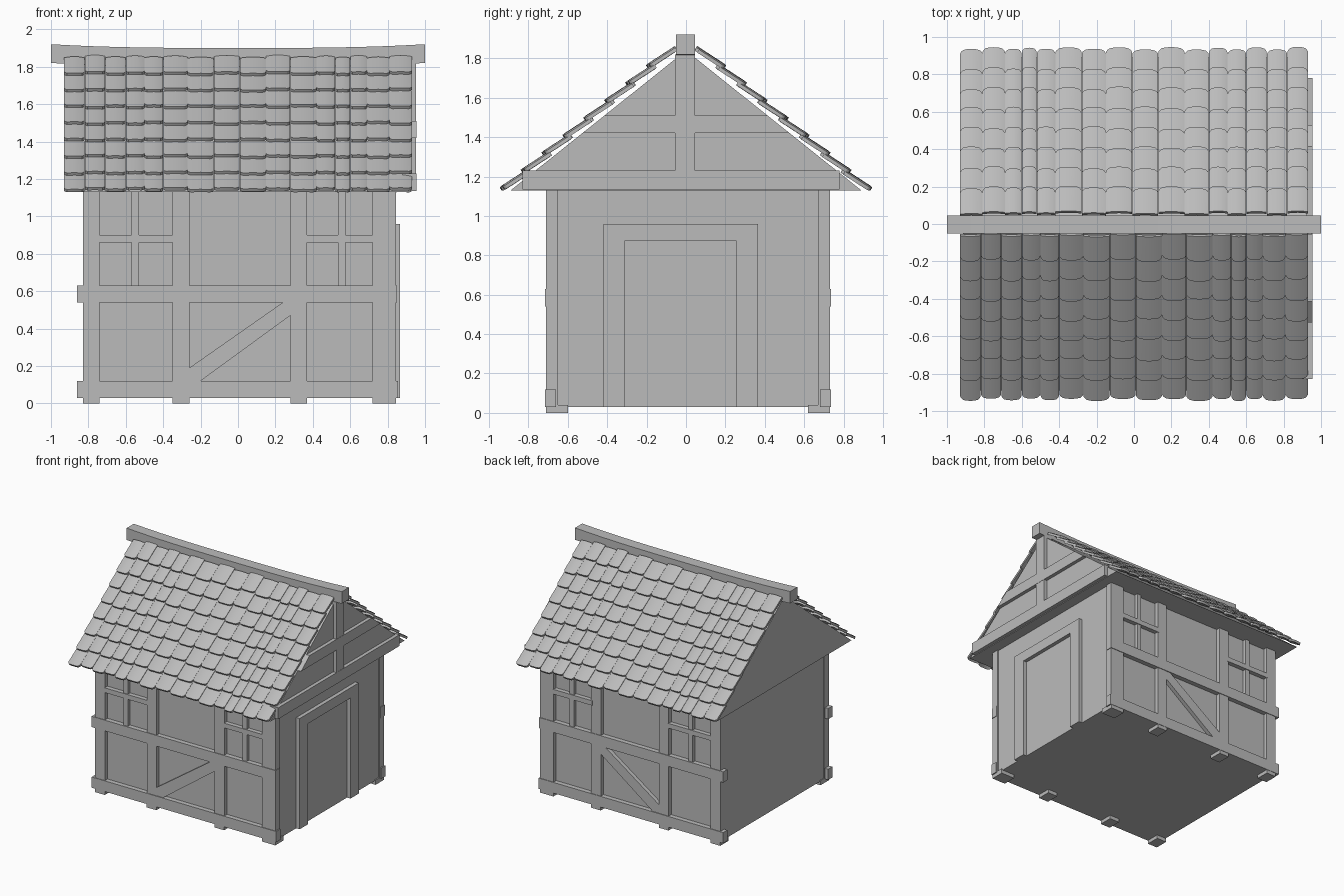
import bpy, bmesh, math, random

random.seed(4)
cube = bpy.data.objects.get("Cube")
if cube:
    bpy.data.objects.remove(cube, do_unlink=True)

grey = bpy.data.materials.new("plain grey")
grey.use_nodes = True
grey.diffuse_color = (0.5, 0.5, 0.5, 1)
grey.node_tree.nodes["Principled BSDF"].inputs["Base Color"].default_value = (0.5, 0.5, 0.5, 1)


def loft(bm, sections):
    """Join matching cross-sections into a closed solid."""
    rings = [[bm.verts.new(p) for p in s] for s in sections]
    n = len(rings[0])
    for a, b in zip(rings, rings[1:]):
        for i in range(n):
            j = (i + 1) % n
            bm.faces.new((a[i], a[j], b[j], b[i]))
    bm.faces.new(rings[0])
    bm.faces.new(rings[-1][::-1])


def finish(name, bm, smooth=False):
    bmesh.ops.recalc_face_normals(bm, faces=bm.faces)
    mesh = bpy.data.meshes.new(name)
    bm.to_mesh(mesh)
    bm.free()
    mesh.materials.append(grey)
    obj = bpy.data.objects.new(name, mesh)
    bpy.context.collection.objects.link(obj)
    if smooth:
        bpy.ops.object.select_all(action='DESELECT')
        obj.select_set(True)
        bpy.context.view_layer.objects.active = obj
        bpy.ops.object.shade_smooth_by_angle(angle=math.radians(30))
    return obj


def solid(name, sections):
    bm = bmesh.new()
    loft(bm, sections)
    return finish(name, bm)


def box(name, x, y, z):
    return solid(name, [[(px, y[0], z[0]), (px, y[1], z[0]),
                         (px, y[1], z[1]), (px, y[0], z[1])] for px in x])


def along_x(name, outline, x0, x1):
    """Extrude a (y, z) outline along x."""
    return solid(name, [[(x, y, z) for y, z in outline] for x in (x0, x1)])


# Walls and the loft under the roof
MID = 0.01
box("walls", (-0.825, 0.835), (MID - 0.685, MID + 0.685), (0.03, 1.14))
HALF, EAVE, APEX = 0.89, 1.13, 1.84
along_x("roof_core", [(-HALF, EAVE), (HALF, EAVE), (0, APEX)], -0.915, 0.925)

# Timber framing, the same on the front and back walls
posts = [(-0.83, -0.74), (-0.35, -0.26), (0.28, 0.37), (0.72, 0.845)]
brace = [(-0.26, 0.12), (-0.20, 0.12), (0.28, 0.47),
         (0.28, 0.54), (0.24, 0.54), (-0.26, 0.19)]
for wall, side in (("front", -1), ("back", 1)):
    def span(inner, outer):
        return sorted((MID + side * inner, MID + side * outer))

    for i, x in enumerate(posts):
        box(f"{wall}_post_{i}", x, span(0.66, 0.72), (0.03, 1.135))
        box(f"{wall}_foot_{i}", x, span(0.61, 0.722), (0, 0.04))
    box(f"{wall}_sill_beam", (-0.86, 0.855), span(0.67, 0.725), (0.03, 0.12))
    box(f"{wall}_middle_beam", (-0.86, 0.85), span(0.67, 0.725), (0.54, 0.63))
    solid(f"{wall}_brace", [[(x, y, z) for x, z in brace] for y in span(0.67, 0.718)])
    for end, cross, upright in (("right", (-0.75, -0.34), (-0.57, -0.53)),
                                ("left", (0.36, 0.73), (0.535, 0.575))):
        box(f"{wall}_{end}_window_bar", cross, span(0.67, 0.722), (0.86, 0.90))
        box(f"{wall}_{end}_window_upright", upright, span(0.67, 0.715), (0.63, 1.135))

# Door frame
y0, y1, z0, z1 = -0.42, 0.365, 0.03, 0.96
along_x("door_frame", [(y0, z0), (y0, z1), (y1, z1), (y1, z0), (y1 - 0.11, z0),
                       (y1 - 0.11, 0.875), (y0 + 0.11, 0.875), (y0 + 0.11, z0)], 0.82, 0.867)

# Gable timbers on the door side


def half_width(z):
    return HALF * (APEX - z) / (APEX - EAVE)


box("gable_tie_beam", (0.88, 0.955), (-0.83, 0.78), (1.135, 1.23))
low, high = half_width(1.42), half_width(1.51)
along_x("gable_collar_beam", [(-low, 1.42), (low, 1.42), (high, 1.51), (-high, 1.51)], 0.88, 0.955)
box("gable_king_post", (0.88, 0.953), (-0.055, 0.045), (1.23, 1.82))

# Ridge beam, lifting gently at both ends
sections = []
for i in range(17):
    x = -1 + i / 8
    top = 1.9 + 0.02 * abs(x) ** 3
    sections.append([(x, -0.05, top - 0.1), (x, 0.045, top - 0.1),
                     (x, 0.045, top), (x, -0.05, top)])
solid("ridge_beam", sections)

# Roof tiles: overlapping rows in columns of uneven width
edges = [-0.93, -0.82, -0.71, -0.60, -0.50, -0.40, -0.27, -0.13, 0.01,
         0.15, 0.28, 0.42, 0.52, 0.60, 0.69, 0.81, 0.93]
ROWS, LENGTH, THICK, TILT = 8, 0.16, 0.018, math.radians(33)
across = [-1, -0.92, -0.75, -0.4, 0, 0.4, 0.75, 0.92, 1]


def tile(bm, x0, x1, y, z, turn):
    c, s = math.cos(TILT), math.sin(TILT)
    rings = []
    for u in across:
        x = (x0 + x1) / 2 + u * (x1 - x0 - 0.002) / 2
        cut = 0.022 * abs(u) ** 6
        arch = 0.008 * (1 - u * u)
        ring = []
        for v, h in ((cut, 0), (LENGTH, 0), (LENGTH, THICK), (cut, THICK)):
            h += arch
            ring.append((turn * x, turn * (y + v * c - h * s), z + v * s + h * c))
        rings.append(ring)
    loft(bm, rings)


for name, turn in (("front_roof_tiles", 1), ("back_roof_tiles", -1)):
    bm = bmesh.new()
    for col, (x0, x1) in enumerate(zip(edges, edges[1:])):
        for row in range(ROWS):
            slide = (0.012 if (col + row // 3) % 2 else 0) + random.uniform(-0.003, 0.003)
            tile(bm, x0, x1, -0.93 + 0.106 * row + slide * 0.78,
                 1.125 + 0.0885 * row + slide * 0.63, turn)
    finish(name, bm, smooth=True)
